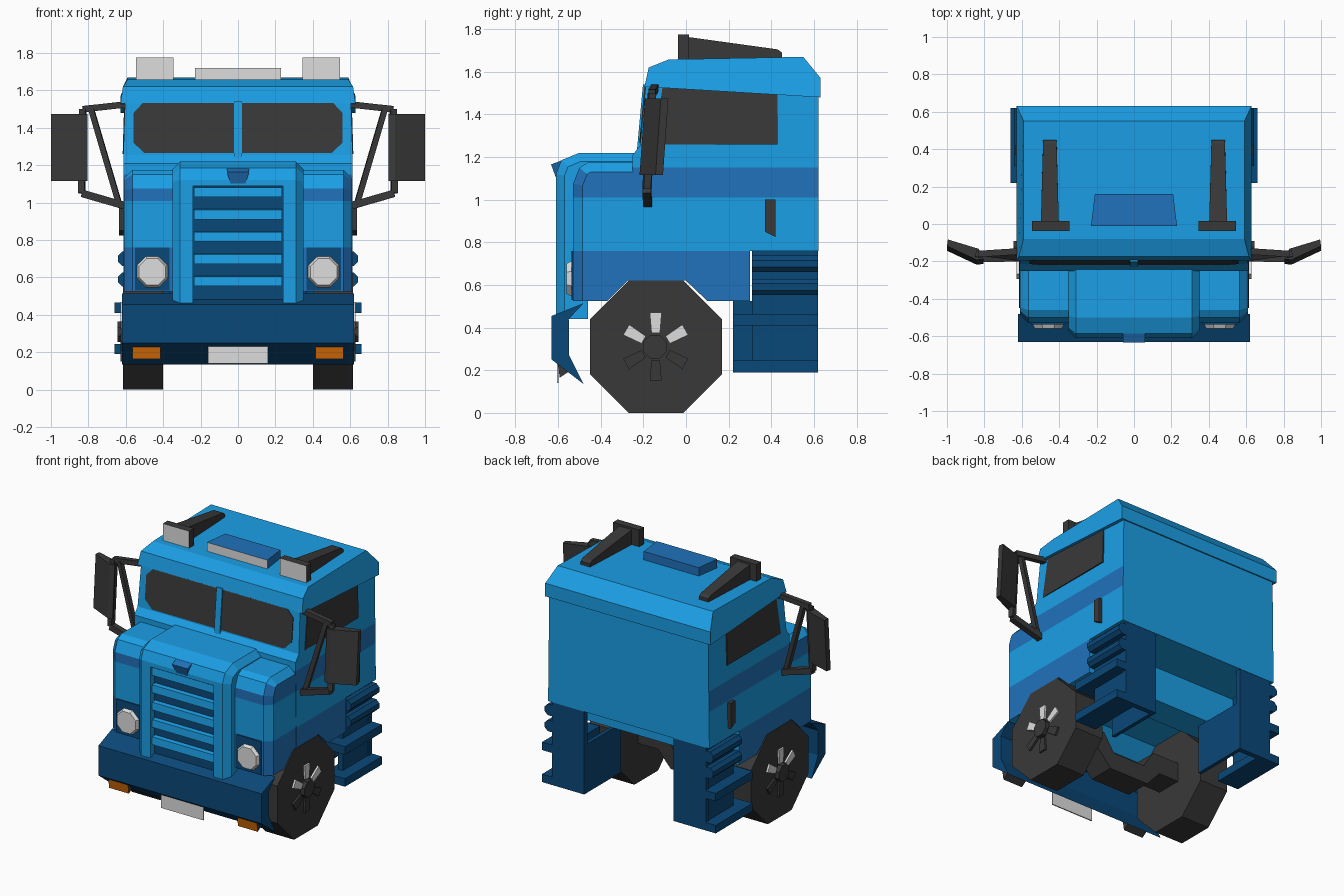
import bpy, bmesh, math
from mathutils import Vector

if "Cube" in bpy.data.objects:
    bpy.data.objects.remove(bpy.data.objects["Cube"])


def material(name, hexcol):
    lin = []
    for i in (0, 2, 4):
        c = int(hexcol[i:i + 2], 16) / 255
        lin.append(c / 12.92 if c <= 0.04045 else ((c + 0.055) / 1.055) ** 2.4)
    m = bpy.data.materials.new(name)
    m.diffuse_color = (*lin, 1)
    m.use_nodes = True
    m.node_tree.nodes["Principled BSDF"].inputs["Base Color"].default_value = m.diffuse_color
    return m


LIGHT = material("light_blue", "1B9FE6")
MID = material("medium_blue", "2072BB")
DARK = material("dark_blue", "0A4878")
GREY = material("dark_grey", "393939")
PALE = material("pale_grey", "DEDEDE")
ORANGE = material("orange", "D26A08")


def finish(name, bm, mats, rule=None):
    bmesh.ops.recalc_face_normals(bm, faces=bm.faces)
    if rule:
        for f in bm.faces:
            f.material_index = rule(f.calc_center_median(), f.normal)
    me = bpy.data.meshes.new(name)
    bm.to_mesh(me)
    bm.free()
    for m in mats:
        me.materials.append(m)
    ob = bpy.data.objects.new(name, me)
    bpy.context.collection.objects.link(ob)
    return ob


def prism(name, pts, a, b, axis, *mats, shape=None, bevel=None, cuts=(), rule=None):
    """Extrude a 2D outline from a to b along an axis, then reshape, chamfer and slice it."""
    place = {'x': lambda p, t: (t, p[0], p[1]), 'y': lambda p, t: (p[0], t, p[1]),
             'z': lambda p, t: (p[0], p[1], t)}[axis]
    bm = bmesh.new()
    lo = [bm.verts.new(place(p, a)) for p in pts]
    hi = [bm.verts.new(place(p, b)) for p in pts]
    bm.faces.new(lo)
    bm.faces.new(hi[::-1])
    for i in range(len(pts)):
        j = (i + 1) % len(pts)
        bm.faces.new((lo[i], lo[j], hi[j], hi[i]))
    bmesh.ops.recalc_face_normals(bm, faces=bm.faces)
    if shape:
        for v in bm.verts:
            shape(v.co)
    if bevel:
        width, test = bevel
        edges = [e for e in bm.edges if test(e.verts[0].co) and test(e.verts[1].co)
                 and e.verts[0].co.x * e.verts[1].co.x > 0]
        bmesh.ops.bevel(bm, geom=edges, offset=width, segments=1, affect='EDGES', profile=0.5)
    for z in cuts:
        bmesh.ops.bisect_plane(bm, geom=bm.verts[:] + bm.edges[:] + bm.faces[:],
                               plane_co=(0, 0, z), plane_no=(0, 0, 1))
    return finish(name, bm, mats, rule)


def box(name, x, y, z, *mats, **kw):
    return prism(name, [(x[0], y[0]), (x[1], y[0]), (x[1], y[1]), (x[0], y[1])], *z, 'z', *mats, **kw)


def ring(cx, cy, apothem, n=8):
    r = apothem / math.cos(math.pi / n)
    return [(cx + r * math.cos(2 * math.pi * (i + .5) / n), cy + r * math.sin(2 * math.pi * (i + .5) / n))
            for i in range(n)]


def bar(name, p, q, t, mat):
    p, q = Vector(p), Vector(q)
    ob = box(name, (-t, t), (-t, t), (0, (q - p).length), mat)
    ob.location = p
    ob.rotation_euler = (q - p).to_track_quat('Z', 'Y').to_euler()
    return ob


def bands(c, n):
    # medium blue stripes by height; tops, bottoms and the back stay light
    if n.y > 0.3 or abs(n.z) > 0.9 or n.z < -0.3 or (n.y < -0.3 and n.z > 0.3):
        return 0
    return 1 if 1.01 < c.z < 1.15 or c.z < 0.76 else 0


# Cab shell
def taper_cab(co):
    co.x *= 0.985 if co.z > 1.4 else 1


prism("cab", [(-.24, .62), (0, .62), (.1, .525), (.3, .525), (.3, .76), (.622, .76), (.622, 1.55),
              (-.188, 1.55), (-.215, 1.255), (-.25, 1.21), (-.25, 1.15)], -.613, .613, 'x', LIGHT, MID,
      shape=taper_cab, cuts=(.76, 1.01, 1.15), rule=bands)

# Fenders in one chamfered block
prism("fenders", [(-.53, .525), (-.37, .525), (-.275, .62), (-.2, .62), (-.2, 1.175), (-.46, 1.175),
                  (-.5, 1.15), (-.53, 1.075)], -.61, .61, 'x', LIGHT, MID,
      bevel=(.045, lambda c: (c.y < -.52 or c.z > 1.1) and not (c.y > -.21 and c.z < 1)),
      cuts=(.76, 1.01), rule=bands)


# Roof cap
def taper_roof(co):
    if co.z > 1.65:
        co.x *= .94
    elif co.z > 1.6:
        co.x *= .98


prism("roof", [(-.195, 1.53), (-.175, 1.62), (-.08, 1.658), (.55, 1.67), (.632, 1.57), (.632, 1.48)],
      -.628, .628, 'x', LIGHT, shape=taper_roof)

# Hood with a recessed grille
hood = prism("hood", [(-.61, .44), (-.46, .44), (-.46, .62), (-.23, .62), (-.23, 1.22), (-.5, 1.22),
                      (-.585, 1.185), (-.61, 1.12)], -.35, .35, 'x', LIGHT, DARK,
             bevel=(.04, lambda c: (c.y < -.6 or c.z > 1.1)))
cutter = box("grille_cutter", (-.24, .24), (-.8, -.565), (.4, 1.09), LIGHT)
mod = hood.modifiers.new("recess", 'BOOLEAN')
mod.operation = 'DIFFERENCE'
mod.solver = 'EXACT'
mod.object = cutter
bpy.context.view_layer.objects.active = hood
bpy.ops.object.modifier_apply(modifier=mod.name)
bpy.data.objects.remove(cutter)
for f in hood.data.polygons:
    f.material_index = int(abs(f.center.y + .565) < .003 and abs(f.center.x) < .2)
for i in range(5):
    z = 1.085 - i * .119
    prism("grille_slat", [(-.56, z), (-.595, z - .004), (-.6, z - .055), (-.56, z - .055)],
          -.235, .235, 'x', LIGHT)


# Hood ornament, a wedge narrowing downwards
def wedge(co):
    co.x *= .6 if co.z < 1.12 else 1


prism("hood_ornament", [(-.633, 1.165), (-.57, 1.19), (-.57, 1.1), (-.605, 1.09)], -.06, .06, 'x', MID,
      shape=wedge)

# Bumper, plate
prism("bumper", [(-.63, .455), (-.48, .515), (-.55, .44), (-.548, .27), (-.48, .135), (-.63, .25)],
      -.62, .62, 'x', DARK)
box("number_plate", (-.16, .16), (-.605, -.597), (.14, .24), PALE)


# Windscreens follow the slope of the cab front
def slope(co):
    co.y += .0915 * (co.z - 1.255)


box("windscreen_post", (-.022, .022), (-.228, -.2), (1.22, 1.54), LIGHT, shape=slope)
for s in (-1, 1):
    prism("windscreen", [(s * .02, 1.265), (s * .5, 1.265), (s * .558, 1.32), (s * .558, 1.48),
                         (s * .51, 1.532), (s * .02, 1.532)], -.22, -.212, 'y', GREY, shape=slope)

    def lean(co):
        co.x -= s * .03 * (co.z - 1.25)
    prism("side_window", [(-.15, 1.26), (.43, 1.26), (.43, 1.492), (-.11, 1.528)],
          s * .609, s * .617, 'x', GREY, shape=lean)
    prism("door_handle", [(.37, 1), (.42, 1), (.42, .825), (.37, .85)], s * .6, s * .635, 'x', GREY)

    # Lights
    box("headlight_surround", (s * .365, s * .55), (-.538, -.52), (.53, .76), DARK)
    c = Vector((s * .458, -.56, .63))

    def dome(co):
        if co.y < -.55:
            co.x, co.z = c.x + (co.x - c.x) * .85, c.z + (co.z - c.z) * .85
    prism("headlight", ring(c.x, c.z, .084), -.56, -.535, 'y', PALE, shape=dome)
    prism("indicator", [(-.605, .25), (-.592, .165), (-.54, .2), (-.54, .25)],
          s * .415, s * .565, 'x', GREY, ORANGE, rule=lambda c, n: int(n.y < -.7))

    # Roof lamps with a tapering tail
    box("roof_lamp", (s * .345, s * .545), (-.037, .015), (1.655, 1.775), GREY, PALE,
        rule=lambda c, n: int(n.y < -.9))

    def tail(co):
        if co.y > .2:
            co.x = s * .45 + (co.x - s * .45) * .75
    prism("roof_lamp_tail", [(.01, 1.65), (.45, 1.65), (.45, 1.69), (.43, 1.705), (.01, 1.763)],
          s * .402, s * .498, 'x', GREY, shape=tail)

    # Side mirror and its frame
    def tilt(co):
        co.y += .07 * (co.z - 1.3)
    prism("mirror", [(s * .805, -.2), (s * .84, -.205), (s * 1, -.13), (s * .995, -.095), (s * .83, -.145)],
          1.115, 1.475, 'z', GREY, shape=tilt)
    corner_top, corner_low = (s * .83, -.16, 1.5), (s * .835, -.185, 1.05)
    foot = (s * .61, -.18, .985)
    bar("mirror_arm", (s * .6, -.145, 1.525), corner_top, .017, GREY)
    bar("mirror_arm", corner_top, corner_low, .017, GREY)
    bar("mirror_arm", corner_low, foot, .02, GREY)
    bar("mirror_arm", (s * .785, -.16, 1.5), (s * .635, -.18, .99), .015, GREY)

    # Wheel with hub and spokes
    prism("tyre", ring(-.14, .31, .31), s * .4, s * .615, 'x', GREY)
    prism("hub", ring(-.145, .31, .055), s * .6, s * .645, 'x', GREY)
    for k in range(6):
        a = math.radians(30 + 60 * k)
        d, e = Vector((math.cos(a), math.sin(a))), Vector((-math.sin(a), math.cos(a)))
        o = Vector((-.142, .31))
        prism("spoke", [o + d * .065 - e * .02, o + d * .16 - e * .028, o + d * .16 + e * .028,
                        o + d * .065 + e * .02], s * .6, s * .628, 'x', PALE if k < 3 else GREY)

    # Steps, their bracket and side tubes
    box("step_rear_plate", (s * .34, s * .585), (.585, .62), (.19, .77), DARK)
    box("step_side_plate", (s * .545, s * .58), (.31, .62), (.19, .77), DARK)
    box("step_inner_plate", (s * .34, s * .365), (.22, .62), (.19, .525), DARK)
    for z in (.19, .41):
        box("step", (s * .5, s * .66), (.22, .62), (z, z + .055), DARK)
    for z in (.7, .59):
        prism("side_tube", ring(s * .603, z, .038), .31, .62, 'y', DARK)


# Centre roof marker lamp
def narrow(co):
    if co.y > .1:
        co.x *= .91


box("roof_marker", (-.23, .23), (-.01, .16), (1.65, 1.72), MID, PALE, shape=narrow,
    rule=lambda c, n: int(n.y < -.9))

# Axle with a dropped middle
prism("axle", [(-.42, .4), (-.2, .4), (-.12, .28), (.12, .28), (.2, .4), (.42, .4), (.42, .27), (.25, .27),
               (.15, .16), (-.15, .16), (-.25, .27), (-.42, .27)], -.23, -.05, 'y', GREY)
